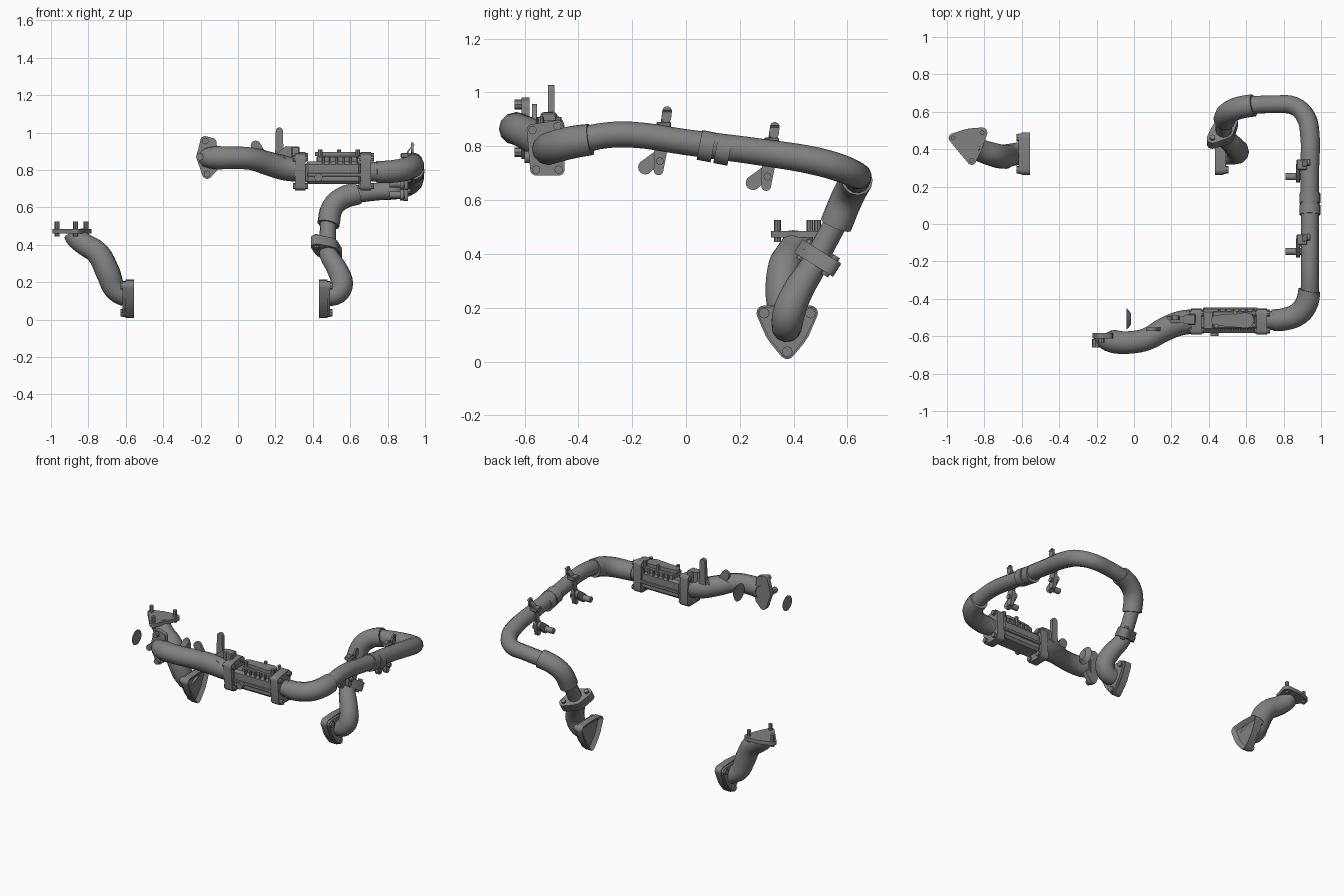
import bpy, bmesh, math
from mathutils import Vector, Matrix
from mathutils.geometry import convex_hull_2d

cube = bpy.data.objects.get("Cube")
if cube:
    bpy.data.objects.remove(cube)

steel = bpy.data.materials.new("grey_steel")
steel.use_nodes = True
GREY = (0.22, 0.22, 0.22, 1)
steel.diffuse_color = GREY
steel.node_tree.nodes["Principled BSDF"].inputs["Base Color"].default_value = GREY


def activate(ob):
    bpy.ops.object.select_all(action="DESELECT")
    ob.select_set(True)
    bpy.context.view_layer.objects.active = ob


def finish(ob):
    ob.data.materials.clear()
    ob.data.materials.append(steel)
    activate(ob)
    bpy.ops.object.shade_smooth_by_angle(angle=math.radians(35))
    return ob


def from_bmesh(name, bm):
    bmesh.ops.recalc_face_normals(bm, faces=bm.faces)
    mesh = bpy.data.meshes.new(name)
    bm.to_mesh(mesh)
    bm.free()
    ob = bpy.data.objects.new(name, mesh)
    bpy.context.collection.objects.link(ob)
    return finish(ob)


def tube(name, pts):
    """Pipe through (x, y, z, radius) points."""
    cu = bpy.data.curves.new(name, "CURVE")
    cu.dimensions = "3D"
    cu.bevel_depth = 1
    cu.bevel_resolution = 4
    cu.resolution_u = 4
    cu.use_fill_caps = True
    sp = cu.splines.new("BEZIER")
    sp.bezier_points.add(len(pts) - 1)
    for bp, p in zip(sp.bezier_points, pts):
        bp.co = p[:3]
        bp.radius = p[3]
        bp.handle_left_type = bp.handle_right_type = "AUTO"
    ob = bpy.data.objects.new(name, cu)
    bpy.context.collection.objects.link(ob)
    activate(ob)
    bpy.ops.object.convert(target="MESH")
    return finish(bpy.context.object)


def rod(name, a, b, r1, r2=None, seg=14):
    a, b = Vector(a), Vector(b)
    d = b - a
    bm = bmesh.new()
    m = Matrix.Translation((a + b) / 2) @ d.to_track_quat("Z", "Y").to_matrix().to_4x4()
    bmesh.ops.create_cone(bm, cap_ends=True, segments=seg, radius1=r1,
                          radius2=r1 if r2 is None else r2, depth=d.length, matrix=m)
    return from_bmesh(name, bm)


def box(name, lo, hi, bevel=0.006):
    lo, hi = Vector(lo), Vector(hi)
    bm = bmesh.new()
    bmesh.ops.create_cube(bm, size=1, matrix=Matrix.Translation((lo + hi) / 2)
                          @ Matrix.Diagonal((*(hi - lo), 1)))
    bmesh.ops.bevel(bm, geom=bm.edges[:], offset=bevel, segments=1, affect="EDGES")
    return from_bmesh(name, bm)


# Frames turn plate coordinates (a, b, height) into world space
def x_frame(a, b, h): return Vector((h, a, b))
def y_frame(a, b, h): return Vector((a, h, b))
def z_frame(a, b, h): return Vector((a, b, h))


def plate(name, lobes, h0, h1, frame, recess=0):
    """Plate round (a, b, radius) lobes; a recess sinks the face at h0."""
    pts = [Vector((a + r * math.cos(t), b + r * math.sin(t))) for a, b, r in lobes
           for t in [math.tau * i / 16 for i in range(16)]]
    ring = [pts[i] for i in convex_hull_2d(pts)]
    bm = bmesh.new()
    low, high = ([bm.verts.new(frame(p.x, p.y, h)) for p in ring] for h in (h0, h1))
    face = bm.faces.new(low)
    bm.faces.new(high[::-1])
    for i in range(len(ring)):
        j = (i + 1) % len(ring)
        bm.faces.new((low[j], low[i], high[i], high[j]))
    bmesh.ops.recalc_face_normals(bm, faces=bm.faces)
    if recess:
        bmesh.ops.inset_region(bm, faces=[face], thickness=0.025, depth=0)
        bmesh.ops.translate(bm, verts=face.verts[:], vec=frame(0, 0, recess))
    return from_bmesh(name, bm)


def bolts(name, lobes, h0, h1, r, frame):
    for i, (a, b, _) in enumerate(lobes):
        rod(f"{name}_{i + 1}", frame(a, b, h0), frame(a, b, h1), r, seg=8)


# Main long pipe
tube("long_pipe", [(.94, -.4, .82, .048), (.94, -.3, .84, .048), (.94, -.2, .843, .048),
                   (.94, 0, .815, .048), (.94, .3, .775, .05), (.94, .48, .745, .052),
                   (.92, .57, .72, .052), (.86, .63, .695, .05), (.75, .64, .685, .048),
                   (.62, .635, .67, .048)])
tube("front_elbow", [(.74, -.515, .79, .058), (.8, -.51, .79, .06), (.88, -.48, .8, .062),
                     (.925, -.42, .815, .062), (.938, -.355, .825, .06)])
tube("rear_elbow", [(.64, .635, .675, .06), (.56, .62, .65, .06), (.505, .595, .6, .06),
                    (.483, .557, .507, .06)])
tube("drop_pipe", [(.483, .57, .54, .043), (.48, .5, .41, .044), (.485, .47, .35, .05),
                   (.53, .42, .27, .056), (.555, .385, .19, .06), (.53, .375, .14, .058),
                   (.47, .375, .125, .055)])
for i, y in enumerate((.05, .112)):
    z = .815 - .2 * y
    rod(f"pipe_band_{i + 1}", (.94, y, z), (.94, y + .052, z - .01), .056, seg=20)


# Tilted clamp on the drop pipe
def clamp_frame(a, b, h):
    return Vector((.475, .49, .385)) + a * Vector((1, 0, 0)) \
        + b * Vector((0, .85, -.53)) + h * Vector((0, .53, .85))


ears = [(-.056, -.055, .03), (.05, .055, .03)]
plate("clamp_lower", ears + [(0, 0, .064)], -.03, 0, clamp_frame)
plate("clamp_upper", ears + [(0, 0, .061)], 0, .028, clamp_frame)
bolts("clamp_bolt", ears, -.042, .042, .015, clamp_frame)

# Matching three-hole flanges on the two lower pipe ends
tri = [(.29, .18, .028), (.462, .18, .028), (.376, .037, .028)]
for name, outer, step in (("drop", .433, 1), ("side", -.557, -1)):
    plate(name + "_flange", tri + [(.376, .127, .086)], outer, outer + .045 * step,
          x_frame, .02 * step)
    plate(name + "_flange_back", [(a, b, .023) for a, b, _ in tri] + [(.376, .127, .078)],
          outer + .045 * step, outer + .06 * step, x_frame)
    bolts(name + "_flange_bolt", tri, outer + .03 * step, outer + .072 * step, .02, x_frame)

# Separate side pipe with its top plate
tube("side_pipe", [(-.875, .42, .462, .058), (-.865, .415, .44, .058), (-.825, .395, .405, .06),
                   (-.75, .37, .355, .064), (-.695, .36, .25, .066), (-.655, .37, .16, .06),
                   (-.595, .38, .125, .06)])
top = [(-.967, .46, .024), (-.812, .488, .028), (-.868, .34, .024)]
plate("side_top_plate", top + [(-.88, .435, .076)], .46, .485, z_frame)
bolts("side_top_stud", top, .445, .525, .013, z_frame)

# Intake pipe at the front, turning back into its flange
tube("intake_pipe", [(-.165, -.59, .865, .05), (-.155, -.61, .865, .056),
                     (-.11, -.628, .865, .062), (-.02, -.633, .865, .06),
                     (.07, -.615, .86, .06), (.16, -.565, .835, .064), (.25, -.53, .81, .066),
                     (.34, -.52, .8, .065)])
intake = [(-.175, .955, .026), (-.14, .945, .026), (-.195, .87, .028), (-.165, .778, .026),
          (-.135, .81, .026)]
plate("intake_flange", intake, -.612, -.582, y_frame)
bolts("intake_stud", [intake[0], intake[2], intake[3]], -.637, -.6, .018, y_frame)
rod("intake_stop", (-.205, -.615, .87), (-.205, -.66, .87), .02, seg=8)

# Valve body between two bolted flanges
quad = [(-.57, .86, .022), (-.478, .875, .022), (-.557, .713, .022), (-.473, .713, .022)]
plate("body_flange_left", quad, .305, .335, x_frame)
plate("body_flange_left_mate", quad, .335, .362, x_frame)
plate("body_flange_right", quad, .655, .685, x_frame)
plate("body_flange_right_mate", quad, .685, .71, x_frame)
bolts("left_body_bolt", quad, .295, .375, .016, x_frame)
bolts("right_body_bolt", quad, .645, .728, .016, x_frame)
box("valve_body", (.36, -.575, .725), (.66, -.455, .845), .015)
box("valve_cover", (.42, -.56, .835), (.64, -.465, .875))
plate("cover_plate", [(.44, -.515, .028), (.6, -.515, .042)], .875, .897, z_frame)
bolts("cover_bolt", [(.44, -.545, 0), (.54, -.475, 0), (.64, -.54, 0), (.64, -.475, 0)],
      .86, .908, .012, z_frame)
for i in range(6):
    x = .45 + .036 * i
    box(f"body_rib_{i + 1}", (x, -.575, .82), (x + .012, -.455, .87), .002)
box("body_rail", (.37, -.583, .765), (.66, -.447, .785), .003)
rod("front_plug", (.43, -.6, .76), (.43, -.56, .76), .022)
rod("outlet_collar", (.71, -.515, .79), (.77, -.515, .79), .052)

# Lugs standing on the intake pipe
plate("tall_lug", [(.221, .83, .024), (.221, 1.008, .019)], -.513, -.488, y_frame)
plate("lug_gusset", [(.19, .86, .015), (.26, .915, .012), (.27, .84, .012)],
      -.53, -.495, y_frame)
plate("round_lug", [(.095, .93, .027), (.13, .86, .03)], -.572, -.553, y_frame)
plate("thin_rail", [(.085, .875, .015), (.24, .85, .02)], -.572, -.555, y_frame)
rod("sensor_boss", (.28, -.51, .82), (.28, -.51, .925), .026)
box("boss_block", (.285, -.54, .84), (.33, -.48, .925))

# Strap brackets hanging on the long pipe
for i, (y, z) in enumerate(((-.085, .83), (.315, .772))):
    n = f"bracket_{i + 1}"
    curve = [(.935, .105), (.905, .07), (.887, .03), (.885, -.03), (.895, -.08)]
    bm = bmesh.new()
    rows = []
    for x, dz in curve:
        yc = y + dz * .14
        rows.append([bm.verts.new((x + t, yc + w, z + dz)) for w, t in
                     ((-.017, 0), (.017, 0), (.017, .009), (-.017, .009))])
    for r, s in zip(rows, rows[1:]):
        for k in range(4):
            bm.faces.new((r[k], r[k - 1], s[k - 1], s[k]))
    bm.faces.new(rows[0])
    bm.faces.new(rows[-1])
    from_bmesh(n + "_strap", bm)
    plate(n + "_eye", [(y + .015, z + .1, .018), (y + .012, z + .075, .018)],
          .925, .937, x_frame)
    plate(n + "_foot", [(y - .01, z - .055, .024), (y - .017, z - .12, .018)],
          .885, .91, x_frame)
    plate(n + "_arm", [(y - .066, z - .108, .027), (y - .015, z - .065, .022)],
          .865, .887, x_frame)
    rod(n + "_pin", (.81, y - .062, z - .105), (.892, y - .062, z - .105), .019)
    rod(n + "_bolt", (.875, y - .012, z - .085), (.925, y - .012, z - .085), .015, seg=8)
    box(n + "_saddle", (.87, y - .025, z + .035), (.925, y + .03, z + .06), .004)

# Loose seal parts beside the intake
rod("seal_cone", (-.04, -.508, .865), (-.015, -.508, .865), .058, .03, 20)
rod("seal_disc", (-.366, -.557, .86), (-.365, -.557, .86), .05, seg=20)
